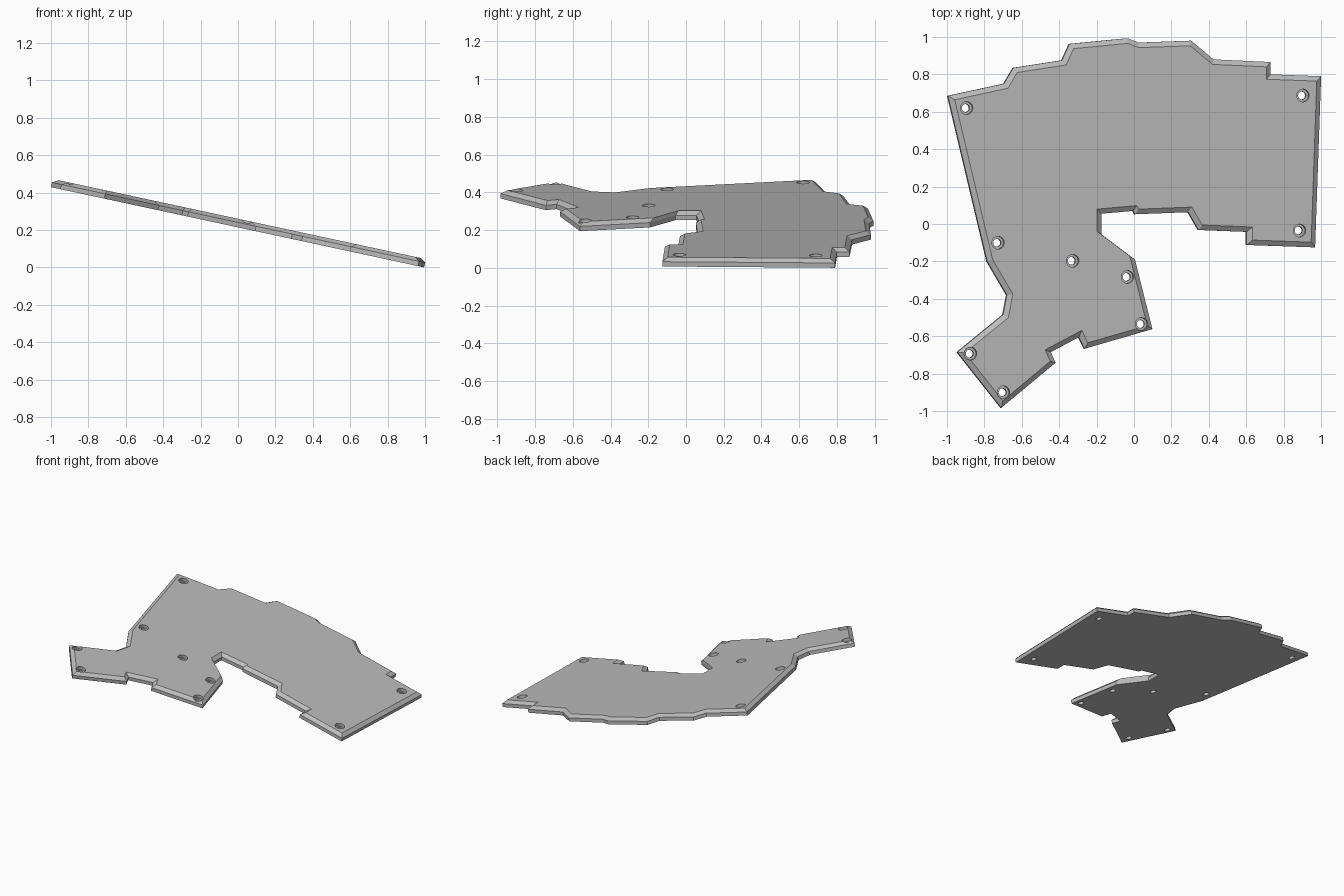
import bpy, bmesh, math
from mathutils import Vector, Matrix

if "Cube" in bpy.data.objects:
    bpy.data.objects.remove(bpy.data.objects["Cube"])

TILT = math.atan(0.215)
THICK, WALL, INSET = 0.045, 0.026, 0.027
BORE, HOLE = 0.034, 0.021

# Plan of the plate, clockwise from the back right-hand corner
OUTLINE = [
    (-1, .685), (-.7, .75), (-.65, .835), (-.39, .875), (-.35, .963), (-.04, .993),
    (.02, .97), (.3, .98), (.42, .88), (.725, .866), (.725, .8), (.995, .79),
    (.963, -.125), (.597, -.112), (.597, -.042), (.34, -.032), (.285, .063),
    (0, .052), (-.01, .07), (-.18, .055), (-.18, -.055), (0, -.19), (.093, -.562),
    (-.27, -.667), (-.3, -.605), (-.45, -.685), (-.425, -.742), (-.715, -.983),
    (-.95, -.685), (-.705, -.485), (-.685, -.38), (-.79, -.2)]
THIN_EDGE = OUTLINE.index((-.18, -.055))    # this edge is nearly unchamfered

SCREWS = [(-.895, .62), (.903, .687), (.885, -.035), (-.727, -.1), (-.328, -.197),
          (-.035, -.283), (.04, -.535), (-.874, -.693), (-.698, -.9)]

tilt = (Matrix.Translation((0, 0, .995 * math.tan(TILT)))
        @ Matrix.Rotation(TILT, 4, 'Y'))


def flat(p, height=0):
    """Plan position to position in the untilted plate."""
    return Vector(((p[0] - height * math.sin(TILT)) / math.cos(TILT), p[1]))


def inset(points):
    """Mitred inset of a clockwise outline."""
    n, result = len(points), []
    for i, p in enumerate(points):
        a = (p - points[i - 1]).normalized()
        b = (points[(i + 1) % n] - p).normalized()
        wa = .004 if (i - 1) % n == THIN_EDGE else INSET
        wb = .004 if i == THIN_EDGE else INSET
        na, nb = Vector((a.y, -a.x)), Vector((b.y, -b.x))
        det = na.x * nb.y - na.y * nb.x
        result.append(p + Vector(((wa * nb.y - wb * na.y) / det,
                                  (na.x * wb - nb.x * wa) / det)))
    return result


def skin(bm, rings):
    """Closed solid through a stack of matching rings."""
    loops = [[bm.verts.new(p) for p in ring] for ring in rings]
    for low, high in zip(loops, loops[1:]):
        for i in range(len(low)):
            bm.faces.new((low[i - 1], low[i], high[i], high[i - 1]))
    bm.faces.new(loops[0])
    bm.faces.new(loops[-1])


def finish(bm, name):
    bmesh.ops.recalc_face_normals(bm, faces=bm.faces)
    bm.transform(tilt)
    mesh = bpy.data.meshes.new(name)
    bm.to_mesh(mesh)
    bm.free()
    obj = bpy.data.objects.new(name, mesh)
    bpy.context.collection.objects.link(obj)
    return obj


# Plate with straight wall and chamfered top rim
outer = [flat(p) for p in OUTLINE]
inner = inset(outer)
bm = bmesh.new()
skin(bm, [[(p.x, p.y, z) for p in ring]
          for ring, z in ((outer, 0), (outer, WALL), (inner, THICK))])
plate = finish(bm, "case_plate")

# Stepped cutters for the counterbored screw holes
bm = bmesh.new()
for screw in SCREWS:
    c = flat(screw, THICK)
    skin(bm, [[(c.x + r * math.cos(k * math.tau / 32), c.y + r * math.sin(k * math.tau / 32), z)
               for k in range(32)]
              for r, z in ((HOLE, -.05), (HOLE, .022), (BORE, .022), (BORE, .1))])
cutter = finish(bm, "screw_hole_cutter")
cutter.hide_render = True

# Cut the holes and keep only the finished plate
mod = plate.modifiers.new("screw_holes", 'BOOLEAN')
mod.operation, mod.solver, mod.object = 'DIFFERENCE', 'EXACT', cutter
graph = bpy.context.evaluated_depsgraph_get()
cut_mesh = bpy.data.meshes.new_from_object(plate.evaluated_get(graph))
plate.modifiers.clear()
plate.data = cut_mesh
bpy.data.objects.remove(cutter)

# Single grey material
grey = bpy.data.materials.new("light_grey")
grey.use_nodes = True
grey.diffuse_color = (.5, .5, .5, 1)
grey.node_tree.nodes["Principled BSDF"].inputs["Base Color"].default_value = (.5, .5, .5, 1)
plate.data.materials.clear()
plate.data.materials.append(grey)
